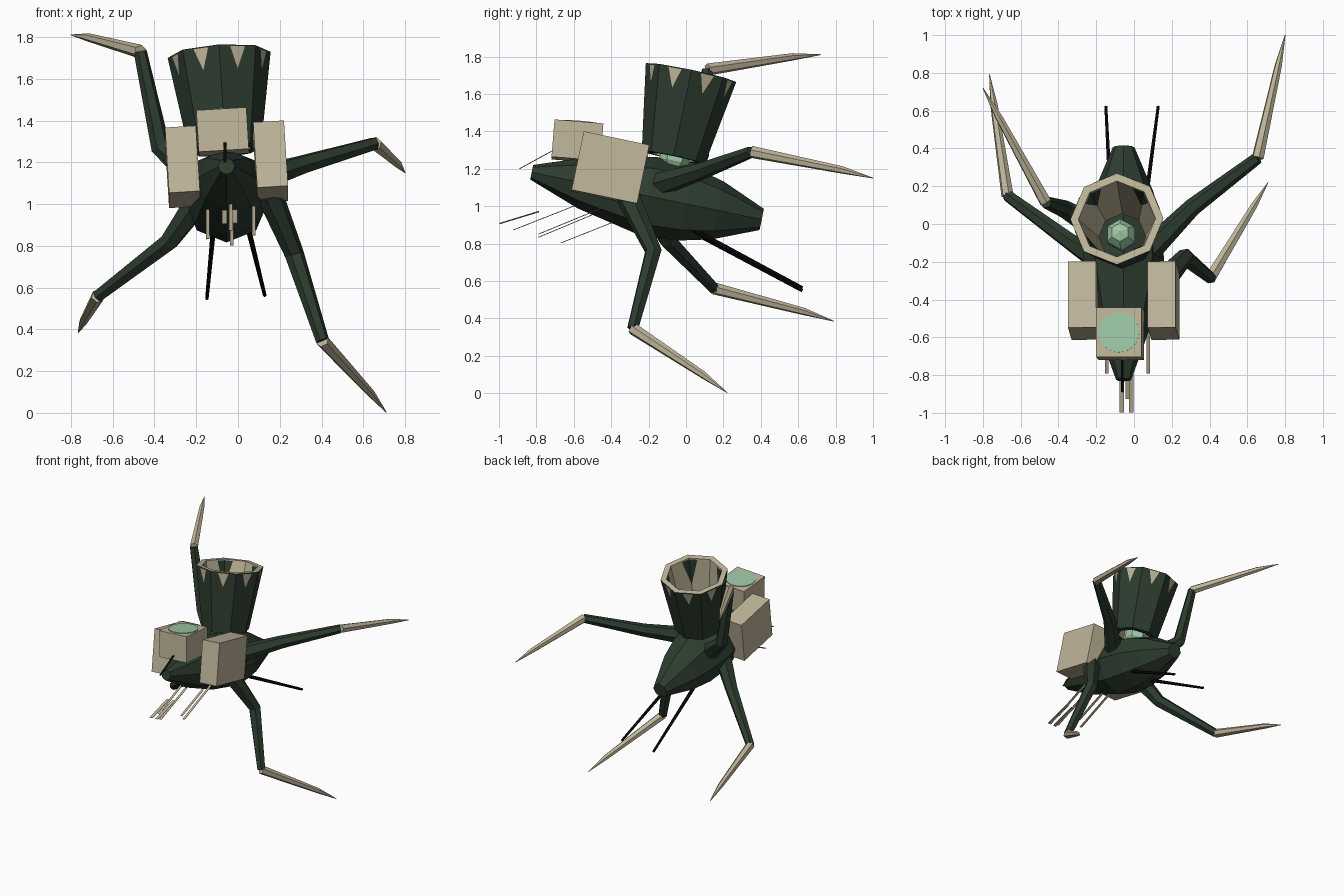
import bpy, bmesh, math
from mathutils import Vector, Matrix

if "Cube" in bpy.data.objects:
    bpy.data.objects.remove(bpy.data.objects["Cube"])


def material(name, rgb):
    m = bpy.data.materials.new(name)
    m.diffuse_color = (*rgb, 1)
    m.use_nodes = True
    m.node_tree.nodes["Principled BSDF"].inputs["Base Color"].default_value = m.diffuse_color
    return m


GREEN = material("dark green", (0.026, 0.045, 0.028))
TAN = material("bone tan", (0.52, 0.46, 0.32))
MINT = material("mint glow", (0.34, 0.58, 0.38))
BLACK = material("black", (0.003, 0.003, 0.004))

# Shared tilt of the hull: nose up, rolled slightly
TILT = Matrix.Rotation(math.radians(-11.8), 4, 'X') @ Matrix.Rotation(math.radians(-3.5), 4, 'Y')


def finish(name, bm, *mats, fix=True):
    if fix:
        bmesh.ops.recalc_face_normals(bm, faces=bm.faces)
    me = bpy.data.meshes.new(name)
    bm.to_mesh(me)
    bm.free()
    for m in mats:
        me.materials.append(m)
    ob = bpy.data.objects.new(name, me)
    bpy.context.collection.objects.link(ob)
    return ob


def tube(name, pts, radii, sides, mat, up=(0, 0, 1)):
    """Faceted tube through points, one radius per point."""
    bm = bmesh.new()
    pts = [Vector(p) for p in pts]
    rings = []
    for i, p in enumerate(pts):
        d = (pts[min(i + 1, len(pts) - 1)] - pts[max(i - 1, 0)]).normalized()
        s = d.cross(Vector(up)).normalized()
        u = s.cross(d)
        rings.append([bm.verts.new(p + radii[i] * (u * math.cos(a) + s * math.sin(a)))
                      for a in (2 * math.pi * k / sides for k in range(sides))])
    for a, b in zip(rings, rings[1:]):
        for k in range(sides):
            j = (k + 1) % sides
            bm.faces.new((a[k], a[j], b[j], b[k]))
    bm.faces.new(rings[0])
    bm.faces.new(rings[-1])
    return finish(name, bm, mat)


def box(name, center, size, rot, mat):
    bm = bmesh.new()
    bmesh.ops.create_cube(bm, size=1, matrix=Matrix.Translation(center) @ rot @ Matrix.Diagonal((*size, 1)))
    return finish(name, bm, mat)


# Hull: eight-sided spindle along the tilted axis
CX = -0.055
prof = [(-0.825, 0.04), (-0.55, 0.14), (-0.2, 0.215), (0.0, 0.2), (0.17, 0.158), (0.405, 0.058)]
tube("hull", [(CX, y, 1.012 - 0.205 * y) for y, r in prof], [r for y, r in prof], 8, GREEN)

# Funnel: open octagonal cone, tan inside and on the rim
BASE, H = Vector((-0.062, -0.068, 1.26)), 0.465
FM = Matrix.Translation(BASE) @ TILT


def funnel_point(a, t, r0, r1):
    r = r0 + (r1 - r0) * t
    return FM @ Vector((r * math.cos(a), r * math.sin(a), H * t))


STEP = math.pi / 4
OUT, INN = (0.172, 0.247), (0.125, 0.205)
bm = bmesh.new()
loops = [[bm.verts.new(funnel_point(k * STEP, t, *rr)) for k in range(8)]
         for rr, t in ((OUT, 0), (OUT, 1), (INN, 1), (INN, 0))]
for i in range(4):
    for k in range(8):
        a, b, j = loops[i], loops[(i + 1) % 4], (k + 1) % 8
        f = bm.faces.new((a[k], a[j], b[j], b[k]))
        f.material_index = 1 if i in (1, 2) else 0
finish("funnel", bm, GREEN, TAN)

# Painted triangles: tan outside on each face, dark inside on the diagonals
bm = bmesh.new()
for k in range(8):
    def on_face(t, s):
        rr = (OUT[0] + 0.004, OUT[1] + 0.004)
        return funnel_point(k * STEP, t, *rr).lerp(funnel_point((k + 1) * STEP, t, *rr), s)
    bm.faces.new([bm.verts.new(on_face(t, s)) for t, s in ((0.985, 0.3), (0.76, 0.5), (0.985, 0.7))])
finish("funnel_outer_marks", bm, TAN, fix=False)
bm = bmesh.new()
rr = (INN[0] - 0.004, INN[1] - 0.004)
for k in (1, 3, 5, 7):
    mid = funnel_point(k * STEP, 0.985, *rr)
    low = funnel_point(k * STEP, 0.55, *rr)
    for side in (-1, 1):
        edge = mid.lerp(funnel_point((k + side) * STEP, 0.985, *rr), 0.4)
        vs = [bm.verts.new(p) for p in (mid, edge, low)]
        bm.faces.new(vs if side < 0 else vs[::-1])
finish("funnel_inner_marks", bm, GREEN, fix=False)

# Glowing core at the funnel base
bm = bmesh.new()
bmesh.ops.create_uvsphere(bm, u_segments=6, v_segments=5, radius=0.085,
                          matrix=Matrix.Translation((-0.07, -0.058, 1.265)) @ TILT)
finish("core", bm, MINT)

# Side pods and the top pod with its round window
for name, c in (("right_pod", (0.156, -0.405, 1.203)), ("left_pod", (-0.266, -0.405, 1.178))):
    box(name, c, (0.148, 0.358, 0.32), TILT, TAN)
PT = Matrix.Rotation(math.radians(-4.7), 4, 'X') @ Matrix.Rotation(math.radians(-3.5), 4, 'Y')
PC = Vector((-0.074, -0.581, 1.346))
box("top_pod", PC, (0.24, 0.262, 0.2), PT, TAN)
bm = bmesh.new()
bmesh.ops.create_cone(bm, cap_ends=True, segments=24, radius1=0.107, radius2=0.107, depth=0.006,
                      matrix=Matrix.Translation(PC) @ PT @ Matrix.Translation((0, 0, 0.102)))
finish("top_window", bm, MINT)

# Legs: root, hip bend, knee, claw tip
legs = {
    "upper_left": ((-0.2, -0.02, 1.12), (-0.37, 0.08, 1.27), (-0.468, 0.115, 1.73), (-0.80, 0.72, 1.81)),
    "lower_left": ((-0.2, -0.18, 1.0), (-0.33, -0.10, 0.82), (-0.67, 0.15, 0.56), (-0.765, 0.79, 0.385)),
    "upper_right": ((0.09, -0.13, 1.12), (0.31, 0.09, 1.19), (0.655, 0.35, 1.29), (0.80, 1.0, 1.15)),
    "lower_right": ((0.15, -0.31, 1.05), (0.27, -0.175, 0.76), (0.405, -0.285, 0.345), (0.71, 0.22, 0.003)),
}
for name, pts in legs.items():
    root, hip, knee, tip = (Vector(p) for p in pts)
    up = (0.3, 1, 0.2)
    tube(name + "_leg", (root, hip, knee), (0.065, 0.047, 0.032), 6, GREEN, up)
    tube(name + "_claw", (knee, knee.lerp(tip, 0.75) + Vector((0, 0, 0.008)), tip),
         (0.033, 0.02, 0.002), 6, TAN, (1, 0, 0.3))

# Rear black spikes below the hull
tube("left_spike", ((-0.115, -0.05, 0.91), (-0.149, 0.622, 0.548)), (0.014, 0.009), 6, BLACK)
tube("right_spike", ((0.04, -0.05, 0.92), (0.128, 0.622, 0.563)), (0.014, 0.009), 6, BLACK)


# Flat feelers under the nose: lower front end to upper rear end
def strip(name, x, front, rear, width, mat):
    (y0, z0), (y1, z1) = front, rear
    ang = math.atan2(z1 - z0, y1 - y0)
    rot = Matrix.Rotation(ang, 4, 'X') @ Matrix.Rotation(math.radians(-3.5), 4, 'Y')
    box(name, Vector((x, (y0 + y1) / 2, (z0 + z1) / 2)),
        (width, math.hypot(y1 - y0, z1 - z0), 0.003), rot, mat)


strip("left_feeler", -0.145, (-0.79, 0.833), (-0.45, 0.975), 0.018, TAN)
strip("right_feeler", 0.075, (-0.79, 0.85), (-0.45, 0.99), 0.018, TAN)
strip("long_feeler", -0.035, (-0.925, 0.872), (-0.6, 1.0), 0.018, TAN)
strip("low_feeler", -0.03, (-0.67, 0.803), (-0.4, 0.91), 0.018, TAN)
strip("left_fang", -0.065, (-0.998, 0.905), (-0.785, 0.97), 0.025, TAN)
strip("right_fang", -0.015, (-0.998, 0.908), (-0.785, 0.973), 0.025, TAN)
strip("nose_antenna", -0.062, (-0.89, 1.2), (-0.72, 1.293), 0.015, BLACK)
